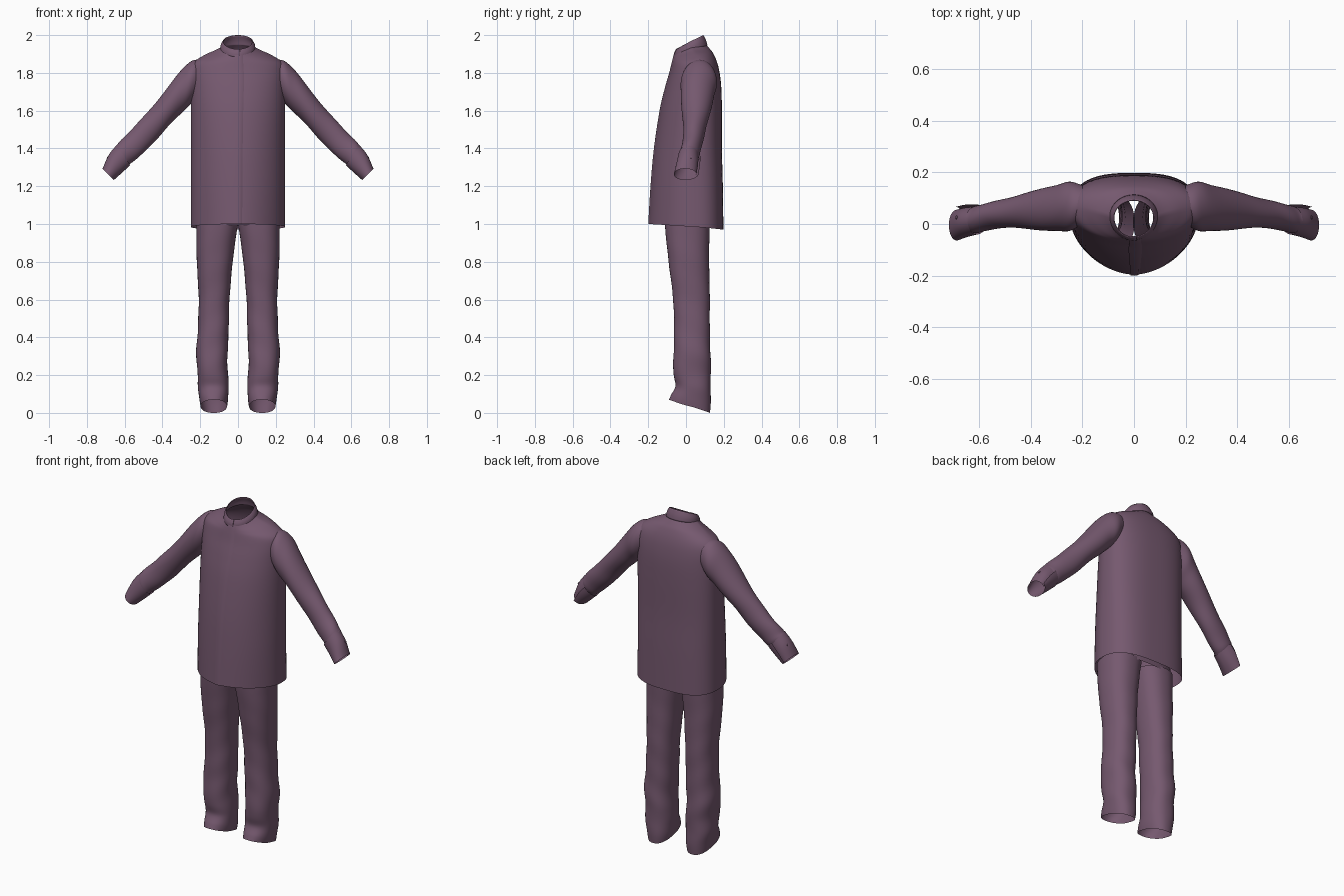
import bpy, bmesh
from math import sin, cos, pi, asin, copysign
from mathutils import Vector

if "Cube" in bpy.data.objects:
    bpy.data.objects.remove(bpy.data.objects["Cube"])

cloth = bpy.data.materials.new("plum_cloth")
cloth.diffuse_color = (0.18, 0.10, 0.16, 1)
cloth.use_nodes = True
cloth.node_tree.nodes["Principled BSDF"].inputs["Base Color"].default_value = cloth.diffuse_color


def spline(rows, sub):
    """Smoothly interpolate rows of numbers (Catmull-Rom)."""
    out = []
    for i in range(len(rows) - 1):
        b, c = rows[i], rows[i + 1]
        a = rows[i - 1] if i else b
        d = rows[i + 2] if i + 2 < len(rows) else c
        for k in range(sub):
            t = k / sub
            out.append(tuple(0.5 * (2 * q + (r - p) * t + (2 * p - 5 * q + 4 * r - s) * t * t
                                    + (3 * q - p - 3 * r + s) * t ** 3)
                             for p, q, r, s in zip(a, b, c, d)))
    return out + [tuple(rows[-1])]


def sheet(name, rings, closed=True, mirror=False, cut=None, thick=0):
    """Skin a list of point rings into one cloth surface."""
    bm = bmesh.new()
    vs = [[bm.verts.new(p) for p in ring] for ring in rings]
    n = len(vs[0])
    for a, b in zip(vs, vs[1:]):
        for j in range(n if closed else n - 1):
            k = (j + 1) % n
            bm.faces.new((a[j], a[k], b[k], b[j]))
    if cut:
        bmesh.ops.delete(bm, geom=[f for f in bm.faces if cut(f.calc_center_median())], context='FACES')
    bmesh.ops.recalc_face_normals(bm, faces=bm.faces)
    me = bpy.data.meshes.new(name)
    bm.to_mesh(me)
    bm.free()
    ob = bpy.data.objects.new(name, me)
    bpy.context.collection.objects.link(ob)
    finish(ob, mirror, thick)
    return ob


def finish(ob, mirror=False, thick=0):
    ob.data.materials.append(cloth)
    bpy.ops.object.select_all(action='DESELECT')
    bpy.context.view_layer.objects.active = ob
    ob.select_set(True)
    bpy.ops.object.shade_smooth_by_angle(angle=0.8)
    if thick:
        ob.modifiers.new("thickness", 'SOLIDIFY').thickness = thick
    if mirror:
        m = ob.modifiers.new("mirror", 'MIRROR')
        m.mirror_object = centre


def section(row, th, cx=0, k=1):
    """Body cross-section: separate front/back depth, height and roundness."""
    zf, zs, zb, w, yf, yc, yb, nf, nb = row
    c, s = cos(th), sin(th)
    n, y, z = (nf, yf, zf) if s < 0 else (nb, yb, zb)
    return Vector((cx + k * w * copysign(abs(c) ** (2 / n), c),
                   yc + k * (y - yc) * abs(s) ** (2 / n),
                   zs + (z - zs) * abs(s)))


def angles(n, start=0.0, sweep=2 * pi, closed=True):
    return [start + sweep * i / (n if closed else n - 1) for i in range(n)]


centre = bpy.data.objects.new("mirror_centre", None)
bpy.context.collection.objects.link(centre)
centre.hide_render = True

# Shirt body: z front/side/back, half width, y front/side/back, roundness
body = spline([
    (1.0, .985, .97, .25, -.196, .03, .198, 1.8, 2.8),
    (1.2, 1.2, 1.2, .249, -.184, .03, .195, 1.85, 2.8),
    (1.4, 1.4, 1.4, .249, -.166, .04, .19, 1.9, 2.7),
    (1.6, 1.6, 1.6, .25, -.136, .05, .19, 2, 2.6),
    (1.72, 1.72, 1.72, .25, -.108, .06, .187, 2.1, 2.5),
    (1.8, 1.8, 1.8, .25, -.085, .065, .178, 2.1, 2.4),
    (1.85, 1.853, 1.855, .238, -.073, .065, .165, 2, 2.2),
    (1.87, 1.893, 1.9, .18, -.068, .055, .146, 2, 2.1),
    (1.885, 1.92, 1.925, .12, -.064, .04, .128, 2, 2),
    (1.897, 1.935, 1.945, .09, -.06, .03, .11, 2, 2)], 5)
sheet("shirt_body", [[section(r, t) for t in angles(72)] for r in body],
      cut=lambda p: abs(p.x) > .2 and ((p.y - .07) / .07) ** 2 + ((p.z - 1.755) / .085) ** 2 < 1)

# Overlapping front placket
sheet("front_placket",
      [[section(r, -pi / 2 + asin(x / r[3])) + Vector((0, d, 0))
        for x, d in ((-.017, .003), (-.018, -.004), (-.006, -.004), (.006, -.004), (.02, -.003), (.03, .001))]
       for r in body], closed=False)

# Stand collar, lapped at the front
collar = spline([
    (1.885, 1.925, 1.945, .092, -.062, .03, .112, 2, 2),
    (1.905, 1.95, 1.972, .088, -.06, .03, .105, 2, 2),
    (1.926, 1.968, 2.0, .077, -.05, .025, .092, 2, 2)], 3)
sheet("stand_collar",
      [[section(r, t, k=1 + .04 * i / 59) for i, t in
        enumerate(angles(60, -pi / 2 - .12, 2 * pi + .24, False))] for r in collar],
      closed=False, thick=.004)


# Sleeves and cuffs: top x z, bottom x z, y front, y back
def tube(row, th, k=1):
    xt, zt, xb, zb, yf, yb = row
    c, s = cos(th) * k, sin(th) * k
    return Vector(((xt + xb) / 2 + (xt - xb) / 2 * c, (yf + yb) / 2 + (yb - yf) / 2 * s,
                   (zt + zb) / 2 + (zt - zb) / 2 * c))


sleeve = spline([
    (.20, 1.87, .20, 1.69, 0, .15),
    (.252, 1.86, .24, 1.645, -.025, .163),
    (.32, 1.79, .295, 1.592, -.028, .15),
    (.46, 1.613, .385, 1.50, -.018, .118),
    (.56, 1.505, .47, 1.405, -.015, .093),
    (.625, 1.437, .55, 1.335, -.03, .076),
    (.652, 1.408, .58, 1.31, -.036, .066)], 6)
sheet("sleeve", [[tube(r, t, 1 + .02 * sin(2 * t + i * .7) * min(1, i / 12)) for t in angles(40)]
                 for i, r in enumerate(sleeve)], mirror=True)

cuff = spline([
    (.645, 1.415, .57, 1.312, -.04, .066),
    (.685, 1.365, .61, 1.275, -.05, .064),
    (.717, 1.293, .657, 1.233, -.064, .055)], 4)
sheet("cuff", [[tube(r, t, 1 + .2 * max(0, i / 47 - .8) / .2) for i, t in
                enumerate(angles(48, pi / 2 + .25, -2 * pi - .35, False))] for r in cuff],
      closed=False, mirror=True)

# Cuff buttons
bpy.ops.mesh.primitive_cylinder_add(vertices=16, radius=.007, depth=.006, location=(.687, .025, 1.354))
button = bpy.context.object
button.name = "cuff_button"
button.rotation_euler = Vector((.85, .25, .5)).to_track_quat('Z', 'Y').to_euler()
bpy.ops.object.transform_apply(location=True, rotation=True)
finish(button, mirror=True)

# Trouser legs: z front/back, x inside/outside, y front/back
legs = spline([
    (.07, 0, .058, .198, -.09, .127),
    (.095, .05, .052, .205, -.078, .13),
    (.14, .12, .05, .212, -.056, .13),
    (.2, .2, .053, .212, -.066, .132),
    (.3, .3, .056, .222, -.066, .13),
    (.42, .42, .05, .214, -.063, .126),
    (.6, .6, .045, .208, -.068, .126),
    (.8, .8, .028, .218, -.092, .122),
    (.95, .95, .008, .22, -.108, .124),
    (1.01, 1.01, -.002, .22, -.112, .126)], 6)


def leg_ring(r):
    zf, zb, xi, xo, yf, yb = r
    row = (zf, (zf + zb) / 2, zb, (xo - xi) / 2, yf, (yf + yb) / 2, yb, 2.3, 2.3)
    fold = .022 * max(0, 1 - zf / 1.1) * min(1, zb / .1)
    return [section(row, t, (xi + xo) / 2, 1 + fold * sin(2 * t + zf * 38 + 1)) for t in angles(48)]


sheet("trouser_leg", [leg_ring(r) for r in legs], mirror=True)

# Trouser hips and waist, hidden under the shirt
hips = spline([
    (.995, .995, .995, .219, -.112, .01, .127, 2.5, 2.5),
    (1.1, 1.1, 1.1, .205, -.11, .02, .13, 2.3, 2.3),
    (1.2, 1.2, 1.2, .185, -.09, .02, .12, 2.1, 2.1)], 4)
sheet("trouser_hips", [[section(r, t) for t in angles(48)] for r in hips])
